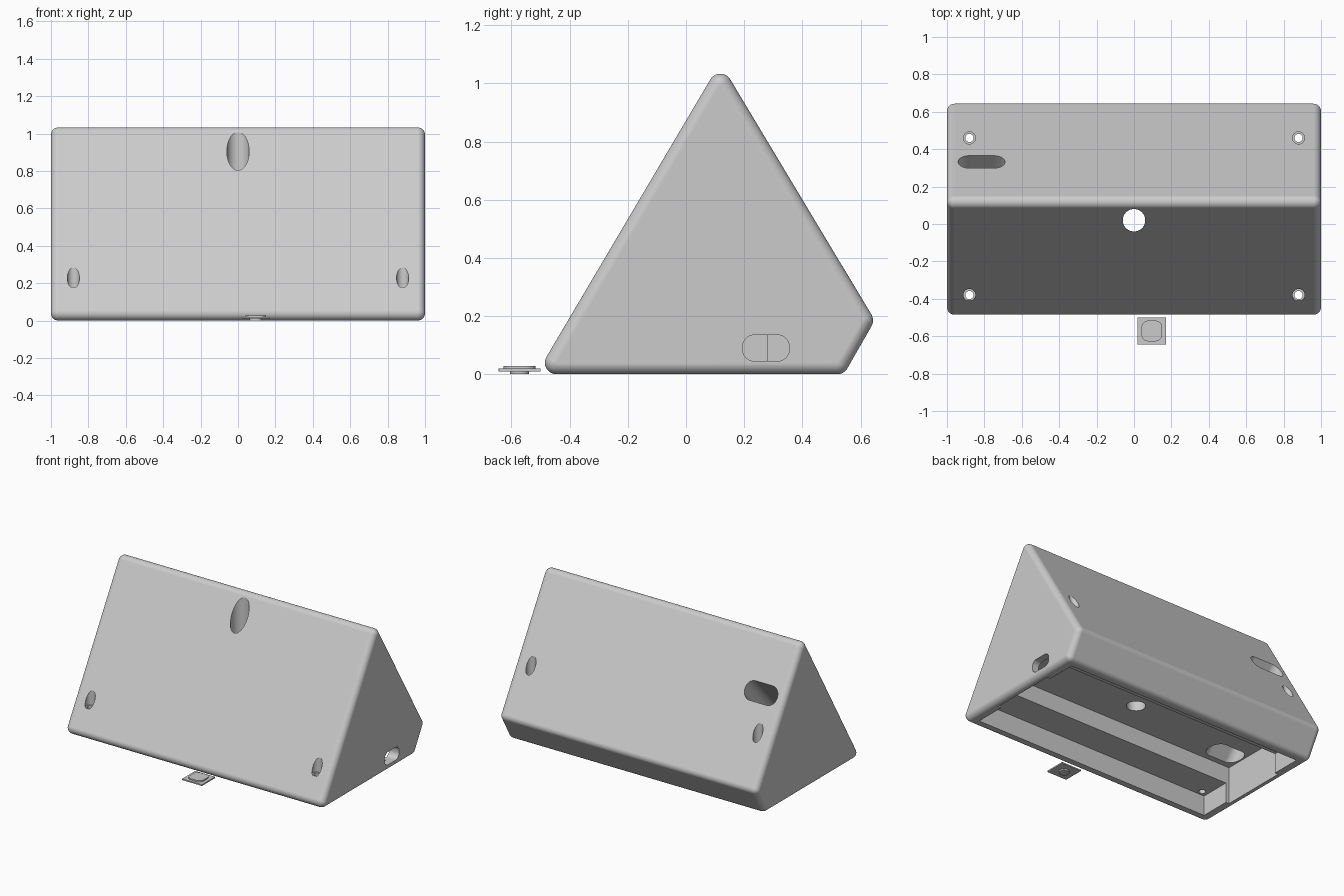
import bpy, bmesh, math
from mathutils import Matrix, Vector

old = bpy.data.objects.get("Cube")
if old:
    bpy.data.objects.remove(old, do_unlink=True)

# Single light grey plastic
grey = bpy.data.materials.new("light_grey_plastic")
grey.use_nodes = True
colour = (0.6, 0.6, 0.6, 1)
grey.diffuse_color = colour
grey.node_tree.nodes["Principled BSDF"].inputs["Base Color"].default_value = colour

UP, DOWN, X_AXIS = Vector((0, 0, 1)), Vector((0, 0, -1)), Vector((1, 0, 0))


def make_object(name, bm):
    bmesh.ops.recalc_face_normals(bm, faces=bm.faces)
    mesh = bpy.data.meshes.new(name)
    bm.to_mesh(mesh)
    bm.free()
    mesh.materials.append(grey)
    obj = bpy.data.objects.new(name, mesh)
    bpy.context.collection.objects.link(obj)
    return obj


def select(obj):
    bpy.ops.object.select_all(action='DESELECT')
    obj.select_set(True)
    bpy.context.view_layer.objects.active = obj


def rounded_hull(name, centres, half_length, r, steps=48):
    """Convex profile (y, z) run along x, with every edge rounded."""
    bm = bmesh.new()
    for y, z in centres:
        for side in (-1, 1):
            for ring in range(9):
                lat = ring / 8 * math.pi / 2
                for k in range(steps if ring < 8 else 1):
                    a = k / steps * math.tau
                    bm.verts.new((side * (half_length - r + r * math.sin(lat)),
                                  y + r * math.cos(lat) * math.cos(a),
                                  z + r * math.cos(lat) * math.sin(a)))
    bmesh.ops.convex_hull(bm, input=bm.verts[:])
    loose = [v for v in bm.verts if not v.link_faces]
    bmesh.ops.delete(bm, geom=loose, context='VERTS')
    bmesh.ops.dissolve_limit(bm, angle_limit=math.radians(0.5),
                             verts=bm.verts[:], edges=bm.edges[:])
    return make_object(name, bm)


def rounded_prism(name, origin, direction, across, w, h, r, depth):
    """Rounded rectangle w by h, extruded from origin along direction."""
    zed = Vector(direction).normalized()
    ex = Vector(across).normalized()
    ey = zed.cross(ex)
    frame = Matrix((ex, ey, zed)).transposed()
    bm = bmesh.new()
    verts = []
    for q, (sx, sy) in enumerate(((1, 1), (-1, 1), (-1, -1), (1, -1))):
        for k in range(13 if r > 0 else 1):
            a = (q + k / 12) * math.pi / 2
            p = Vector((sx * (w / 2 - r) + r * math.cos(a),
                        sy * (h / 2 - r) + r * math.sin(a), 0))
            p = Vector(origin) + frame @ p
            if not verts or min((v.co - p).length for v in verts) > 1e-5:
                verts.append(bm.verts.new(p))
    face = bm.faces.new(verts)
    grown = bmesh.ops.extrude_face_region(bm, geom=[face])
    moved = [g for g in grown["geom"] if isinstance(g, bmesh.types.BMVert)]
    bmesh.ops.translate(bm, verts=moved, vec=zed * depth)
    return make_object(name, bm)


def box(name, x, y0, y1, z0, z1):
    return rounded_prism(name, (0, (y0 + y1) / 2, z0), UP, X_AXIS,
                         2 * x, y1 - y0, 0, z1 - z0)


def cut(target, cutter):
    select(target)
    mod = target.modifiers.new("cut", 'BOOLEAN')
    mod.operation = 'DIFFERENCE'
    mod.solver = 'EXACT'
    mod.object = cutter
    bpy.ops.object.modifier_apply(modifier=mod.name)
    bpy.data.objects.remove(cutter, do_unlink=True)


def finish(obj):
    select(obj)
    bpy.ops.object.shade_smooth_by_angle(angle=math.radians(30))
    mod = obj.modifiers.new("even_shading", 'WEIGHTED_NORMAL')
    mod.keep_sharp = True


# Wedge housing
LEDGE, CEILING = 0.14, 0.26
profile = [(-0.445, 0.04), (0.118, 0.993), (0.603, 0.185), (0.52, 0.04)]
housing = rounded_hull("housing", profile, 1.0, 0.04)

# Open underside: shallow recess with a deeper central bay
cut(housing, box("recess", 0.925, -0.415, 0.49, -0.1, LEDGE))
cut(housing, box("bay", 0.95, -0.2, 0.28, -0.1, CEILING))

# Vertical bore at the top of the sloping front
cut(housing, rounded_prism("bore", (0, 0.02, 1.2), DOWN, X_AXIS,
                           0.12, 0.12, 0.06, 1.1))

# Counterbored screw holes in the four corners
for x in (-0.88, 0.88):
    for y in (-0.38, 0.46):
        for d, bottom in ((0.065, 0.18), (0.044, 0.05)):
            cut(housing, rounded_prism("screw_hole", (x, y, 1.1), DOWN, X_AXIS,
                                       d, d, d / 2, 1.1 - bottom))

# Cable slot through the left end wall
cut(housing, rounded_prism("side_slot", (1.1, 0.275, 0.09), (-1, 0, 0),
                           (0, 1, 0), 0.16, 0.09, 0.04, 0.22))

# Slanted cable channel from the back face down to the bay
inward = Vector((0, -0.45, -0.5)).normalized()
start = Vector((-0.815, 0.333, 0.715)) - inward * 0.15
cut(housing, rounded_prism("back_slot", start, inward, X_AXIS,
                           0.25, 0.124, 0.06, 0.85))
finish(housing)

# Small separate plug lying in front: flange, top pad and lower stud
plug_x, plug_y = 0.095, -0.572
parts = (("plug_flange", 0.154, 0.145, 0.002, 0.01, 0.009),
         ("plug_pad", 0.11, 0.11, 0.035, 0.018, 0.01),
         ("plug_stud", 0.065, 0.065, 0.03, 0.0, 0.011))
for name, w, h, r, z, depth in parts:
    finish(rounded_prism(name, (plug_x, plug_y, z), UP, X_AXIS, w, h, r, depth))
